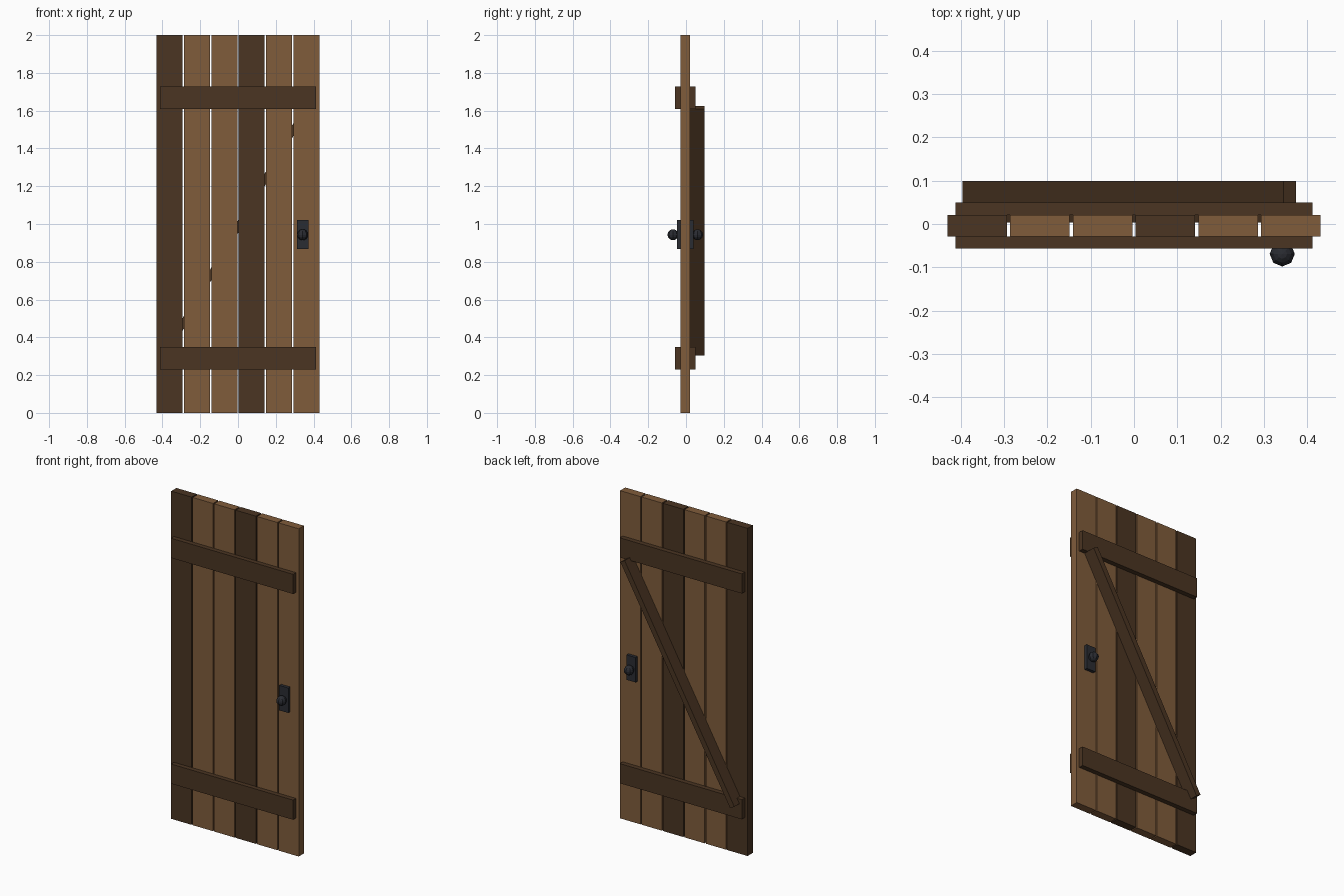
import bpy, bmesh, math
from mathutils import Matrix

if "Cube" in bpy.data.objects:
    bpy.data.objects.remove(bpy.data.objects["Cube"])


def material(name, rgb):
    m = bpy.data.materials.new(name)
    m.diffuse_color = (*rgb, 1)
    m.use_nodes = True
    m.node_tree.nodes["Principled BSDF"].inputs["Base Color"].default_value = m.diffuse_color
    return m


LIGHT = material("light_wood", (0.216, 0.107, 0.044))
DARK = material("dark_wood", (0.069, 0.035, 0.016))
IRON = material("dark_iron", (0.023, 0.025, 0.032))


def finish(name, bm, mat):
    me = bpy.data.meshes.new(name)
    bm.to_mesh(me)
    bm.free()
    me.materials.append(mat)
    ob = bpy.data.objects.new(name, me)
    bpy.context.collection.objects.link(ob)
    return ob


def box(name, lo, hi, mat):
    """Axis-aligned box between two corners, origin at its centre."""
    bm = bmesh.new()
    bmesh.ops.create_cube(bm, size=1, matrix=Matrix.Diagonal(
        (*[b - a for a, b in zip(lo, hi)], 1)))
    ob = finish(name, bm, mat)
    ob.location = [(a + b) / 2 for a, b in zip(lo, hi)]
    return ob


# Six vertical planks with narrow gaps
MID_Y = -0.004
for i in range(6):
    cx = (i - 2.5) * 0.1447
    box(f"plank_{i + 1}", (cx - 0.0688, MID_Y - 0.025, 0),
        (cx + 0.0688, MID_Y + 0.025, 2), DARK if i in (0, 3) else LIGHT)

# Horizontal battens, front and back
for label, z in (("lower", 0.23), ("upper", 1.608)):
    box(f"{label}_front_batten", (-0.412, -0.057, z), (0.412, -0.029, z + 0.12), DARK)
    box(f"{label}_back_batten", (-0.412, 0.021, z), (0.412, 0.05, z + 0.12), DARK)

# Diagonal brace on the back
brace = box("diagonal_brace", (-0.761, 0.003, 0.9485), (0.739, 0.099, 0.9815), DARK)
brace.rotation_euler.y = -math.radians(60.4)

# Handle plates and low-poly knobs on both sides
for label, s in (("front", -1), ("back", 1)):
    ys = sorted((MID_Y + s * 0.02, MID_Y + s * 0.044))
    box(f"{label}_handle_plate", (0.312, ys[0], 0.868), (0.373, ys[1], 1.02), IRON)
    bm = bmesh.new()
    bmesh.ops.create_uvsphere(bm, u_segments=8, v_segments=8, radius=0.029)
    knob = finish(f"{label}_knob", bm, IRON)
    knob.location = (0.342, MID_Y + s * 0.065, 0.943)
